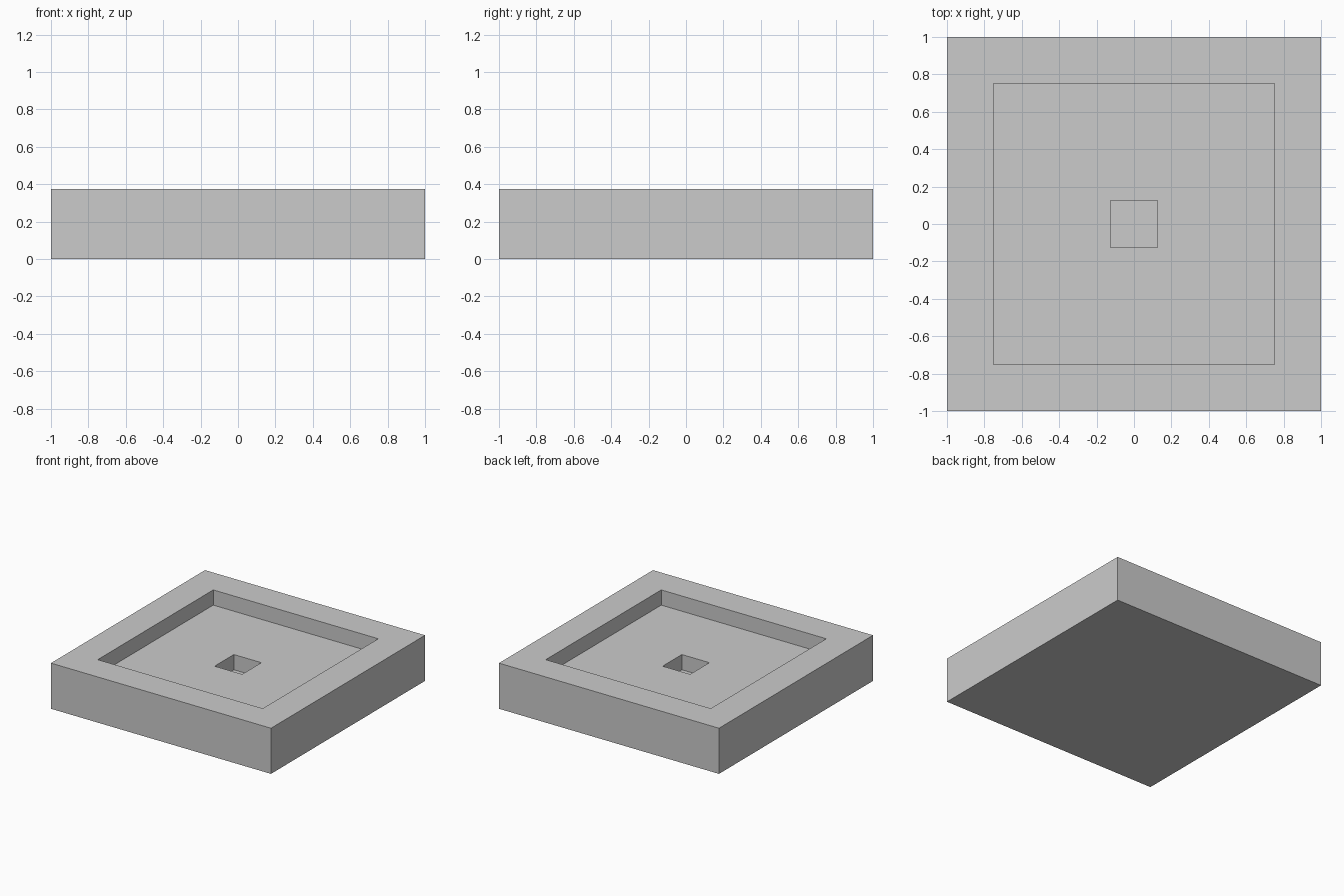
import bpy, bmesh

if "Cube" in bpy.data.objects:
    bpy.data.objects.remove(bpy.data.objects["Cube"])

# Square loops from the outer base up, over the rim and down into the pockets: (half width, z)
STEPS = [(1.0, 0.0), (1.0, 0.375), (0.75, 0.375), (0.75, 0.25),
         (0.125, 0.25), (0.125, 0.125)]


def square_loop(bm, half, z):
    return [bm.verts.new((sx * half, sy * half, z))
            for sx, sy in ((-1, -1), (1, -1), (1, 1), (-1, 1))]


bm = bmesh.new()
loops = [square_loop(bm, half, z) for half, z in STEPS]

# Walls, rim and recessed floor
for a, b in zip(loops, loops[1:]):
    for i in range(4):
        j = (i + 1) % 4
        bm.faces.new((a[i], a[j], b[j], b[i]))

# Underside and floor of the centre socket
bm.faces.new(loops[0][::-1])
bm.faces.new(loops[-1])
bmesh.ops.recalc_face_normals(bm, faces=bm.faces)

mesh = bpy.data.meshes.new("recessed_square_base")
bm.to_mesh(mesh)
bm.free()
base = bpy.data.objects.new("recessed_square_base", mesh)
bpy.context.collection.objects.link(base)
